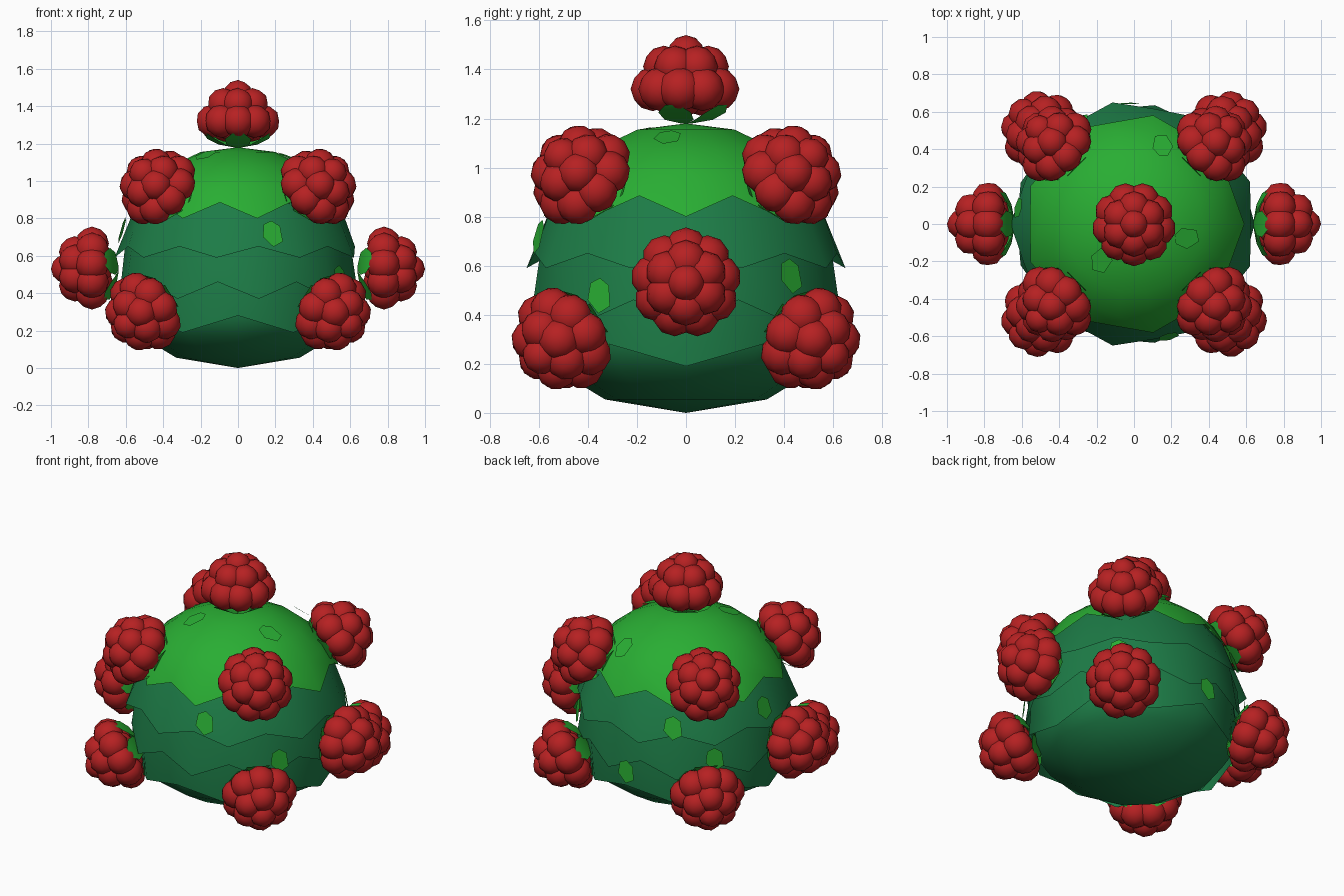
import bpy, bmesh, math
from mathutils import Vector, Matrix

if "Cube" in bpy.data.objects:
    bpy.data.objects.remove(bpy.data.objects["Cube"])


def material(name, rgb):
    m = bpy.data.materials.new(name)
    m.diffuse_color = (*rgb, 1)
    m.use_nodes = True
    m.node_tree.nodes["Principled BSDF"].inputs["Base Color"].default_value = m.diffuse_color
    return m


LIGHT = material("leaf green", (0.022, 0.42, 0.033))
DARK = material("dark green", (0.012, 0.2, 0.062))
RED = material("berry red", (0.47, 0.015, 0.016))


def finish(name, bm, mat):
    me = bpy.data.meshes.new(name)
    bm.to_mesh(me)
    bm.free()
    me.materials.append(mat)
    ob = bpy.data.objects.new(name, me)
    bpy.context.collection.objects.link(ob)
    for p in me.polygons:
        p.use_smooth = True
    bpy.context.view_layer.objects.active = ob
    ob.select_set(True)
    bpy.ops.object.shade_smooth_by_angle(angle=math.radians(50))
    ob.select_set(False)
    return ob


def lathe(name, profile, n, mat, rim=None):
    """Revolve (r, z) points; the last ring alternates between two (r, z) rims."""
    bm = bmesh.new()
    rings = [[p] * n for p in profile]
    if rim:
        rings.append([rim[k % 2] for k in range(n)])
    prev = None
    for ring in rings:
        if ring[0][0] == 0:
            cur = [bm.verts.new((0, 0, ring[0][1]))] * n
        else:
            cur = [bm.verts.new((r * math.cos(math.tau * k / n),
                                 r * math.sin(math.tau * k / n), z))
                   for k, (r, z) in enumerate(ring)]
        if prev:
            for k in range(n):
                j = (k + 1) % n
                vs = list(dict.fromkeys((prev[k], cur[k], cur[j], prev[j])))
                bm.faces.new(vs)
        prev = cur
    bmesh.ops.recalc_face_normals(bm, faces=bm.faces)
    if sum(f.normal.dot(f.calc_center_median() - Vector((0, 0, .5))) for f in bm.faces) < 0:
        bmesh.ops.reverse_faces(bm, faces=bm.faces)
    return finish(name, bm, mat)


# Bush body: zigzag-edged skirts over a shallow bowl
lathe("crown_leaves", [(0, 1.18), (0.2, 1.155), (0.37, 1.075), (0.5, 0.97)],
      18, LIGHT, [(0.59, 0.80), (0.555, 0.885)])
lathe("upper_skirt", [(0.48, 0.95), (0.55, 0.86)], 18, DARK, [(0.625, 0.65), (0.66, 0.59)])
lathe("middle_skirt", [(0.55, 0.82), (0.605, 0.64)], 18, DARK, [(0.645, 0.37), (0.625, 0.46)])
lathe("lower_skirt", [(0.59, 0.62), (0.615, 0.45)], 12, DARK, [(0.59, 0.19), (0.625, 0.28)])
lathe("bottom_bowl", [(0, 0), (0.33, 0.055), (0.52, 0.17), (0.585, 0.27)], 12, DARK,
      [(0.585, 0.4)] * 2)


# Berries with a ring of sepals at the base
def frame(base, axis):
    return Matrix.Translation(base) @ Vector(axis).to_track_quat('Z', 'Y').to_matrix().to_4x4()


def berry(name, base, axis):
    m = frame(base, axis)
    bm = bmesh.new()
    # (count, ring radius, height, bead radius, turn)
    for n, r, h, s, t in ((1, 0, 0.262, 0.078, 0), (6, 0.09, 0.212, 0.085, .5),
                          (9, 0.136, 0.12, 0.09, .25), (6, 0.075, 0.085, 0.075, 0)):
        for k in range(n):
            a = math.tau * (k + t) / n
            loc = Matrix.Translation((r * math.cos(a), r * math.sin(a), h))
            bmesh.ops.create_icosphere(bm, subdivisions=2, radius=s, matrix=m @ loc)
    finish(name, bm, RED)
    bm = bmesh.new()
    for k in range(5):
        rot = m @ Matrix.Rotation(math.tau * (k + .25) / 5, 4, 'Z')
        rows = [((0.02, w * .015, -0.02), (0.09, w * .062, -0.005),
                 (0.15, w * .07, 0.025), (0.185, w * .03, 0.055)) for w in (-1, 1)]
        a, b = [[bm.verts.new(rot @ Vector(p)) for p in row] for row in rows]
        for i in range(3):
            bm.faces.new((a[i], a[i + 1], b[i + 1], b[i]))
    finish(name + "_sepals", bm, LIGHT)


berry("top_berry", (0, 0, 1.2), (0, 0, 1))
for sx in (-1, 1):
    side = "left" if sx < 0 else "right"
    berry(side + "_berry", (sx * 0.66, 0, 0.53), (sx, 0, 0))
    for sy in (-1, 1):
        end = "front" if sy < 0 else "back"
        for level, r, z, elev in (("upper", 0.445, 0.985, 35), ("lower", 0.525, 0.283, -28)):
            e = math.radians(elev)
            d = Vector((sx * math.cos(e) * .7071, sy * math.cos(e) * .7071, math.sin(e)))
            berry(f"{level}_{end}_{side}_berry", Vector((sx * r, sy * r, z)) - d * 0.16, d)

# Loose leaf patches lying on the skirts and crown: (angle, radius, height, tilt up)
patches = [(-73, .63, .72, 15), (-33, .65, .48, 5), (42, .64, .56, 8),
           (118, .63, .70, 15), (140, .65, .5, 5), (172, .625, .74, 15),
           (70, .446, 1.05, 52), (-15, .29, 1.125, 68), (228, .26, 1.14, 70),
           (92, .645, .38, 3)]
bm = bmesh.new()
for i, (ang, r, z, tilt) in enumerate(patches):
    a, t = math.radians(ang), math.radians(tilt)
    d = Vector((math.cos(a) * math.cos(t), math.sin(a) * math.cos(t), math.sin(t)))
    m = frame((r * math.cos(a), r * math.sin(a), z), d)
    bm.faces.new([bm.verts.new(m @ Vector((x, y, 0))) for x, y in
                  ((-.045, .05), (-.055, -.02), (0, -.075), (.055, -.045), (.045, .04), (0, .07))])
finish("leaf_patches", bm, LIGHT)
